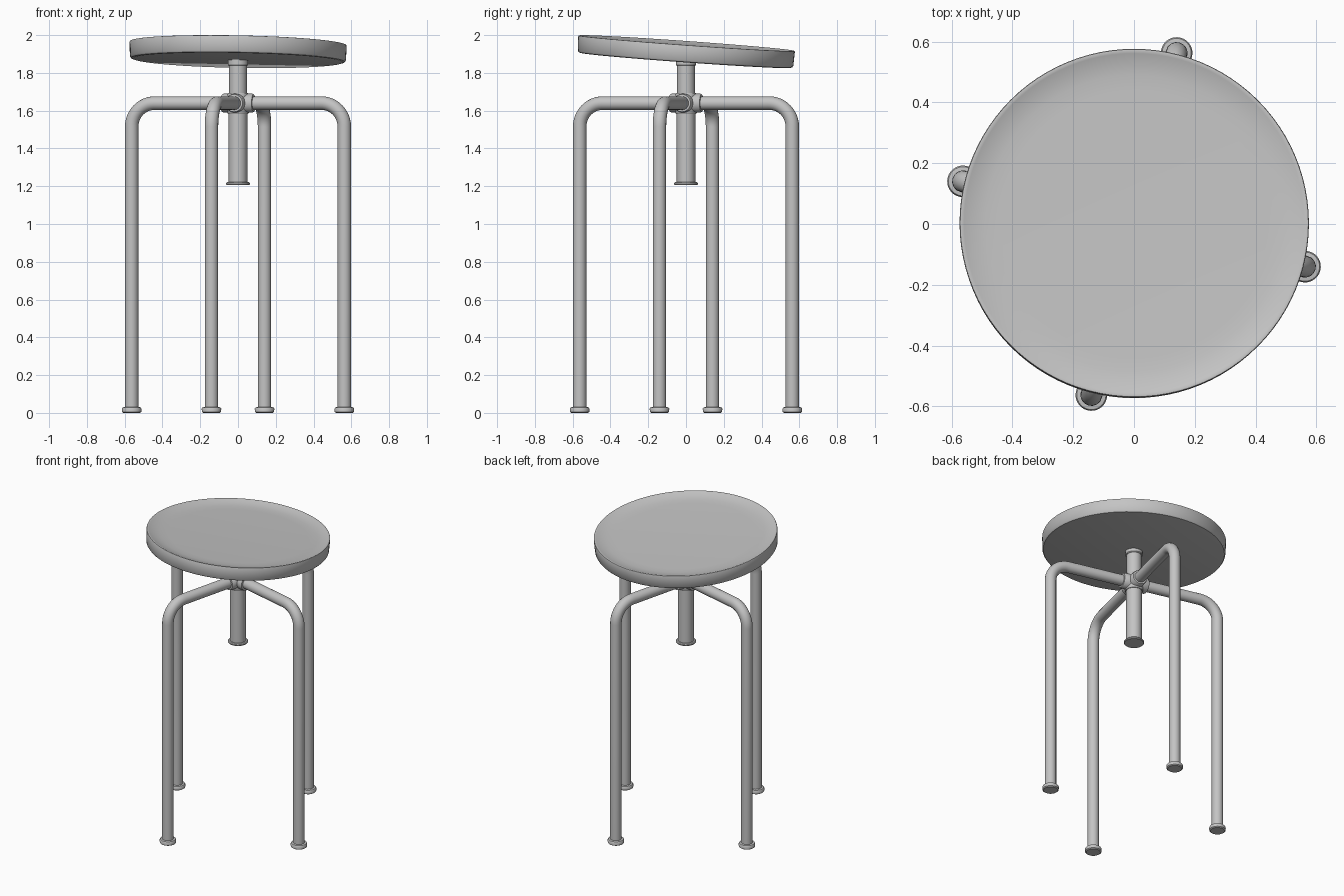
import bpy, bmesh, math
from mathutils import Matrix, Vector

if "Cube" in bpy.data.objects:
    bpy.data.objects.remove(bpy.data.objects["Cube"])

grey = bpy.data.materials.new("mid grey")
grey.diffuse_color = (0.55, 0.55, 0.55, 1)
grey.use_nodes = True
grey.node_tree.nodes["Principled BSDF"].inputs["Base Color"].default_value = grey.diffuse_color


def add_object(name, mesh, matrix):
    mesh.transform(matrix)
    obj = bpy.data.objects.new(name, mesh)
    bpy.context.collection.objects.link(obj)
    mesh.materials.clear()
    mesh.materials.append(grey)
    bpy.ops.object.select_all(action='DESELECT')
    obj.select_set(True)
    bpy.context.view_layer.objects.active = obj
    bpy.ops.object.shade_smooth_by_angle(angle=math.radians(35))
    return obj


def lathe(name, profile, matrix=Matrix(), sides=32):
    """Spin (radius, height) points round z; radius 0 closes an end."""
    bm = bmesh.new()
    verts = [bm.verts.new((r, 0, z)) for r, z in profile]
    edges = [bm.edges.new(pair) for pair in zip(verts, verts[1:])]
    bmesh.ops.spin(bm, geom=verts + edges, cent=(0, 0, 0), axis=(0, 0, 1),
                   angle=math.tau, steps=sides, use_merge=True)
    bmesh.ops.remove_doubles(bm, verts=bm.verts, dist=1e-5)
    bmesh.ops.recalc_face_normals(bm, faces=bm.faces)
    mesh = bpy.data.meshes.new(name)
    bm.to_mesh(mesh)
    bm.free()
    return add_object(name, mesh, matrix)


def tube(name, points, radius, matrix):
    """Sweep a round section along a path."""
    curve = bpy.data.curves.new(name, 'CURVE')
    curve.dimensions = '3D'
    curve.bevel_depth = radius
    curve.bevel_resolution = 6
    curve.use_fill_caps = True
    spline = curve.splines.new('POLY')
    spline.points.add(len(points) - 1)
    for p, co in zip(spline.points, points):
        p.co = (*co, 1)
    helper = bpy.data.objects.new(name + "_path", curve)
    bpy.context.collection.objects.link(helper)
    dg = bpy.context.evaluated_depsgraph_get()
    mesh = bpy.data.meshes.new_from_object(helper.evaluated_get(dg))
    bpy.data.objects.remove(helper)
    return add_object(name, mesh, matrix)


# Round seat with a shallow dish, slightly tilted
tilt = (Matrix.Translation((0, 0, 1.912))
        @ Matrix.Rotation(math.radians(1.1), 4, 'Y')
        @ Matrix.Rotation(math.radians(-4.1), 4, 'X'))
lathe("seat", [(0, -0.046), (0.555, -0.046), (0.566, -0.043), (0.572, -0.035),
               (0.575, 0.04), (0.573, 0.045), (0.568, 0.046), (0.56, 0.043),
               (0.53, 0.033), (0.49, 0.027), (0.44, 0.025), (0, 0.025)],
      tilt, 96)

# Central post: seat collar, screw shaft, lower sleeve and end cap
lathe("seat_collar", [(0, 1.838), (0.05, 1.838), (0.054, 1.843), (0.054, 1.872), (0, 1.872)])
lathe("upper_post", [(0, 1.6), (0.047, 1.6), (0.047, 1.86), (0, 1.86)])
lathe("lower_post", [(0, 1.215), (0.049, 1.215), (0.049, 1.65), (0, 1.65)])
lathe("post_cap", [(0, 1.207), (0.06, 1.207), (0.063, 1.21), (0.063, 1.217),
                   (0.058, 1.222), (0, 1.222)])

# Hub where the legs meet
ARM_Z = 1.64
lathe("hub", [(0, 1.582), (0.053, 1.582), (0.057, 1.588), (0.057, 1.688),
              (0.053, 1.694), (0, 1.694)])

# Four bent legs, each with a hub socket and a foot
REACH, BEND, TUBE = 0.58, 0.125, 0.036
path = [Vector((0.02, 0, ARM_Z))]
for i in range(13):
    a = math.radians(90 - 7.5 * i)
    path.append(Vector((REACH - BEND + BEND * math.cos(a), 0,
                        ARM_Z - BEND + BEND * math.sin(a))))
path.append(Vector((REACH, 0, 0.015)))

for n in range(4):
    turn = Matrix.Rotation(math.radians(-14 + 90 * n), 4, 'Z')
    tube(f"leg_{n + 1}", path, TUBE, turn)
    lathe(f"foot_{n + 1}", [(0, 0), (0.044, 0), (0.051, 0.005), (0.052, 0.022),
                            (0.048, 0.029), (0.036, 0.031), (0, 0.031)],
          turn @ Matrix.Translation((REACH, 0, 0)))
    lathe(f"hub_socket_{n + 1}", [(0, 0.01), (0.05, 0.01), (0.05, 0.078),
                                  (0.046, 0.085), (0.036, 0.086), (0, 0.086)],
          turn @ Matrix.Translation((0, 0, ARM_Z)) @ Matrix.Rotation(math.pi / 2, 4, 'Y'))
